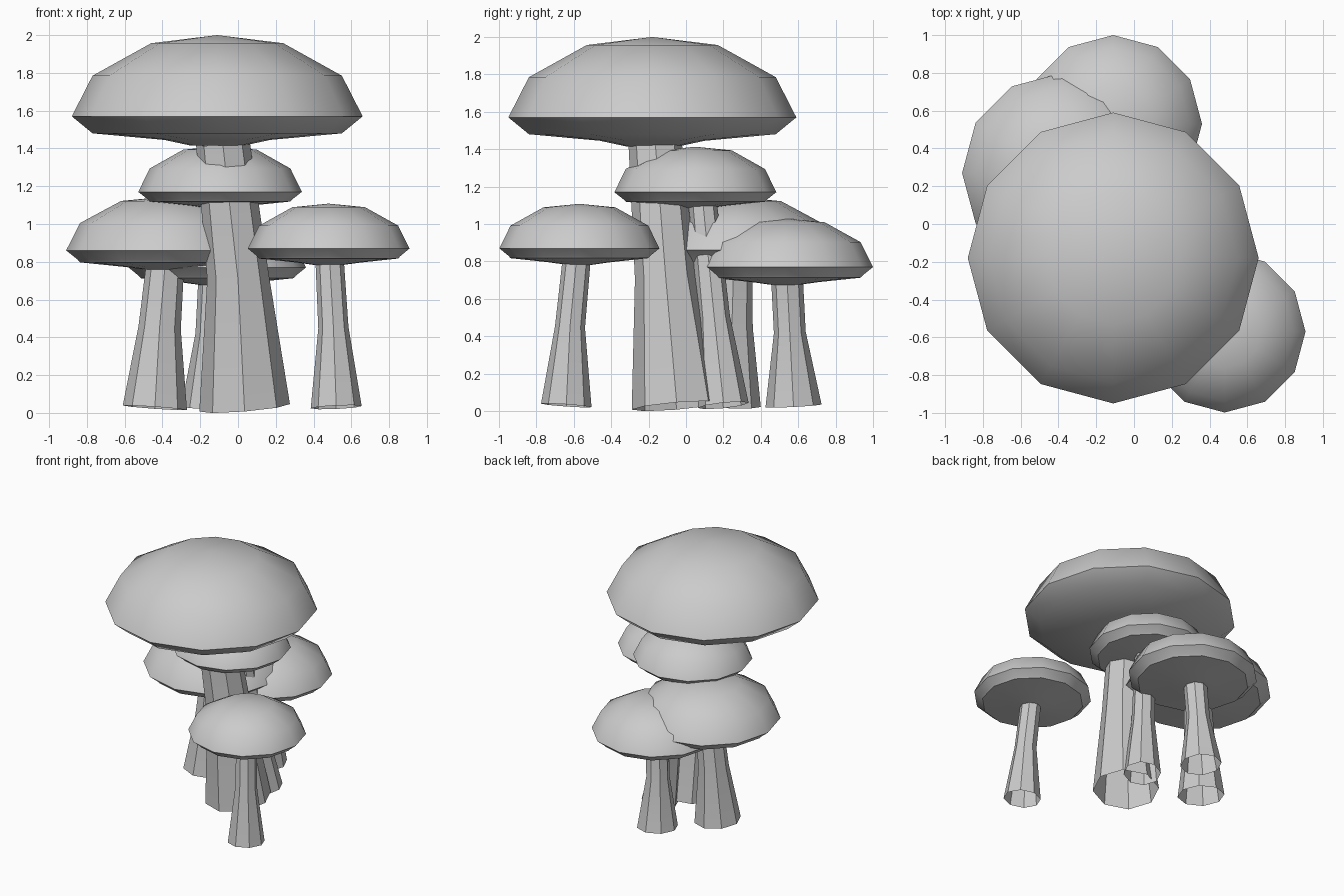
import bpy, bmesh
from math import cos, sin, pi, radians

if "Cube" in bpy.data.objects:
    bpy.data.objects.remove(bpy.data.objects["Cube"])

CAP_SIDES, STEM_SIDES = 12, 8


def loft(name, rings, close_start=False, close_end=False):
    """Skin a list of vertex rings; a one-point ring makes a fan."""
    bm = bmesh.new()
    rows = [[bm.verts.new(p) for p in ring] for ring in rings]
    for a, b in zip(rows, rows[1:]):
        n = max(len(a), len(b))
        for i in range(n):
            j = (i + 1) % n
            quad = [a[i % len(a)], a[j % len(a)], b[j % len(b)], b[i % len(b)]]
            bm.faces.new(list(dict.fromkeys(quad)))
    bmesh.ops.recalc_face_normals(bm, faces=bm.faces)
    mesh = bpy.data.meshes.new(name)
    bm.to_mesh(mesh)
    bm.free()
    ob = bpy.data.objects.new(name, mesh)
    bpy.context.collection.objects.link(ob)
    bpy.ops.object.select_all(action='DESELECT')
    ob.select_set(True)
    bpy.context.view_layer.objects.active = ob
    bpy.ops.object.shade_smooth_by_angle(angle=radians(40))
    return ob


def cap(name, x, y, profile):
    """Revolved cap; profile is (radius, z) from the top down."""
    rings = []
    for r, z in profile:
        n = CAP_SIDES if r > 0 else 1
        rings.append([(x + r * cos(2 * pi * i / n), y + r * sin(2 * pi * i / n), z)
                      for i in range(n)])
    loft(name, rings)


def stem(name, stations):
    """Leaning open tube; stations are (x, y, z, radius) from the base up."""
    (x0, y0, z0, _), (x1, y1, z1, _) = stations[0], stations[-1]
    lx, ly = (x1 - x0) / (z1 - z0), (y1 - y0) / (z1 - z0)
    rings = []
    for x, y, z, r in stations:
        ring = []
        for i in range(STEM_SIDES):
            a = 2 * pi * i / STEM_SIDES
            dx, dy = r * cos(a), r * sin(a)
            ring.append((x + dx, y + dy, z - lx * dx - ly * dy))
        rings.append(ring)
    loft(name, rings)


def small_cap(name, x, y, radius, top, rim, under):
    """Small cap with a shallow lip between rim and gills."""
    h, d = top - rim, rim - under
    cap(name, x, y, [
        (0, top), (0.45 * radius, top - 0.08 * h), (0.86 * radius, rim + 0.51 * h),
        (radius, rim), (0.885 * radius, rim - 0.46 * d), (0.86 * radius, rim - 0.6 * d),
        (0.38 * radius, rim - 0.85 * d), (0.16 * radius, under), (0, under)])


# Main mushroom
cap("main_cap", -0.11, -0.18, [
    (0, 2.0), (0.35, 1.957), (0.66, 1.785), (0.77, 1.57), (0.66, 1.48),
    (0.28, 1.445), (0.14, 1.415), (0, 1.415)])
stem("main_stem", [(0.035, -0.05, 0.027, 0.24), (0.0, -0.11, 0.72, 0.163),
                   (-0.08, -0.165, 1.43, 0.142)])

# Upper mushroom, pushing through the main stem
small_cap("upper_cap", -0.095, 0.05, 0.433, 1.413, 1.17, 1.085)
stem("upper_stem", [(0.09, 0.20, 0.03, 0.135), (0.04, 0.15, 0.5, 0.085),
                    (-0.03, 0.09, 1.11, 0.075)])

# Left mushroom
small_cap("left_cap", -0.38, 0.27, 0.53, 1.145, 0.86, 0.755)
stem("left_stem", [(-0.44, 0.23, 0.027, 0.17), (-0.415, 0.245, 0.45, 0.112),
                   (-0.385, 0.255, 0.79, 0.1)])

# Back mushroom
small_cap("back_cap", -0.11, 0.53, 0.47, 1.03, 0.77, 0.675)
stem("back_stem", [(-0.15, 0.575, 0.027, 0.15), (-0.14, 0.555, 0.42, 0.085),
                   (-0.125, 0.54, 0.71, 0.085)])

# Right front mushroom
small_cap("right_cap", 0.48, -0.57, 0.428, 1.108, 0.87, 0.782)
stem("right_stem", [(0.52, -0.64, 0.03, 0.135), (0.505, -0.62, 0.45, 0.08),
                    (0.485, -0.585, 0.81, 0.075)])
